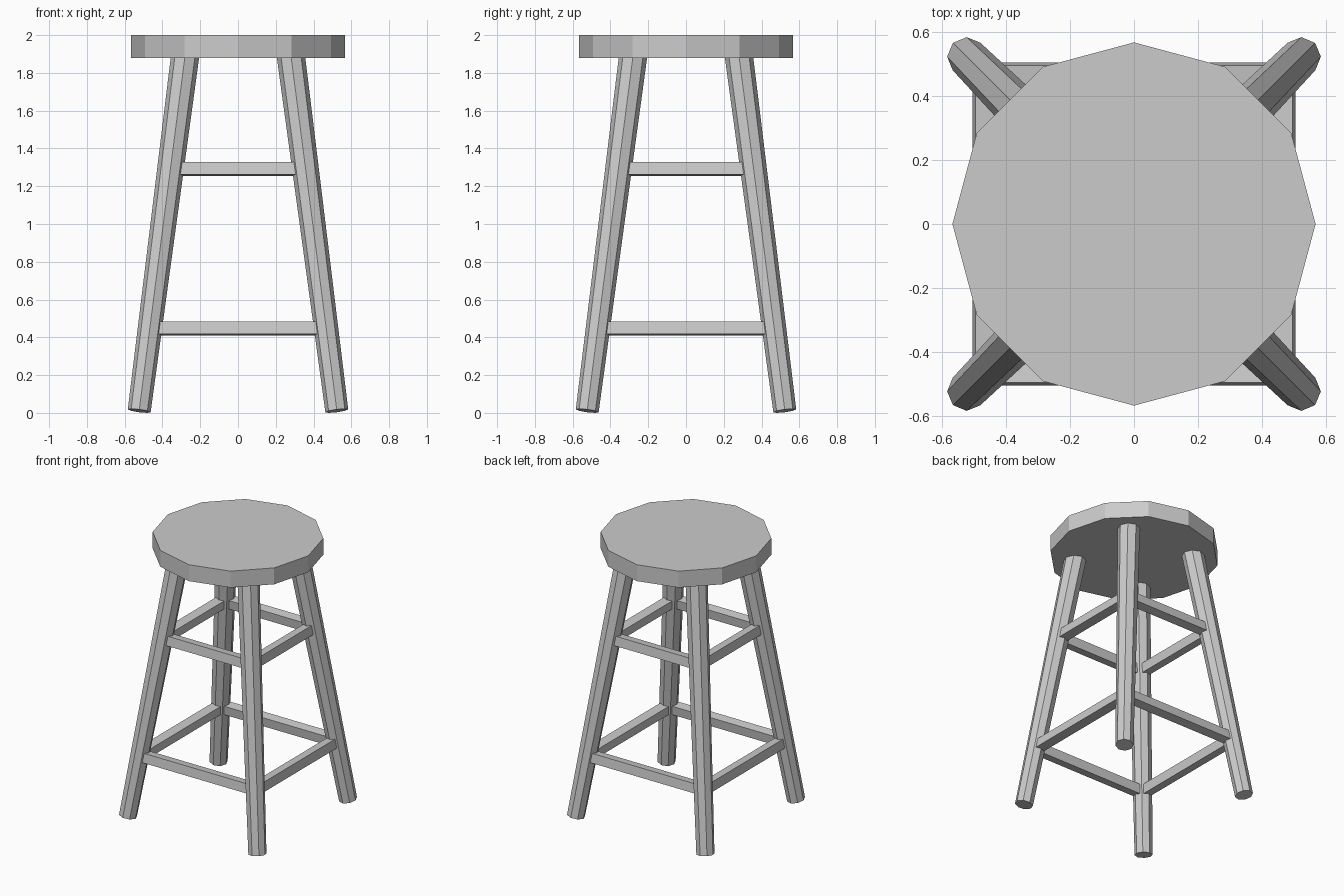
import bpy, bmesh
from math import atan, cos, pi
from mathutils import Vector, Matrix

if "Cube" in bpy.data.objects:
    bpy.data.objects.remove(bpy.data.objects["Cube"], do_unlink=True)

GREY = (0.6, 0.6, 0.6, 1)
mat = bpy.data.materials.new("plain grey")
mat.use_nodes = True
mat.diffuse_color = GREY
mat.node_tree.nodes["Principled BSDF"].inputs["Base Color"].default_value = GREY

# Leg axis, measured in the corner direction
FOOT, FOOT_Z = 0.523, 0.011
HEAD, HEAD_Z = 0.276, 1.92
SLOPE = (FOOT - HEAD) / (HEAD_Z - FOOT_Z)


def add_object(name, bm):
    mesh = bpy.data.meshes.new(name)
    bm.to_mesh(mesh)
    bm.free()
    mesh.materials.append(mat)
    obj = bpy.data.objects.new(name, mesh)
    bpy.context.collection.objects.link(obj)


def add_cone(name, sides, r1, r2, depth, matrix):
    bm = bmesh.new()
    bmesh.ops.create_cone(bm, cap_ends=True, segments=sides, radius1=r1,
                          radius2=r2, depth=depth, matrix=matrix)
    add_object(name, bm)


# Twelve-sided seat
add_cone("seat", 12, 0.567, 0.567, 0.12, Matrix.Translation((0, 0, 1.94)))

# Four splayed, tapered legs
for depth_name, sy in (("front", -1), ("back", 1)):
    for side_name, sx in (("right", -1), ("left", 1)):
        foot = Vector((sx * FOOT, sy * FOOT, FOOT_Z))
        head = Vector((sx * HEAD, sy * HEAD, HEAD_Z))
        axis = head - foot
        turn = Vector((0, 0, 1)).rotation_difference(axis).to_matrix().to_4x4()
        add_cone(f"{depth_name}_{side_name}_leg", 8, 0.061, 0.075, axis.length,
                 Matrix.Translation((foot + head) / 2) @ turn)

# Two square rings of rungs, leaning with the legs
for level, z in (("lower", 0.447), ("upper", 1.291)):
    reach = FOOT - SLOPE * (z - FOOT_Z)
    for i, side in enumerate(("front", "left", "back", "right")):
        bm = bmesh.new()
        bmesh.ops.create_cube(bm, size=1, matrix=(
            Matrix.Rotation(i * pi / 2, 4, "Z")
            @ Matrix.Translation((0, -reach, z))
            @ Matrix.Rotation(-atan(SLOPE), 4, "X")
            @ Matrix.Diagonal((2 * reach, 0.067, 0.067, 1))))
        add_object(f"{level}_{side}_rung", bm)
